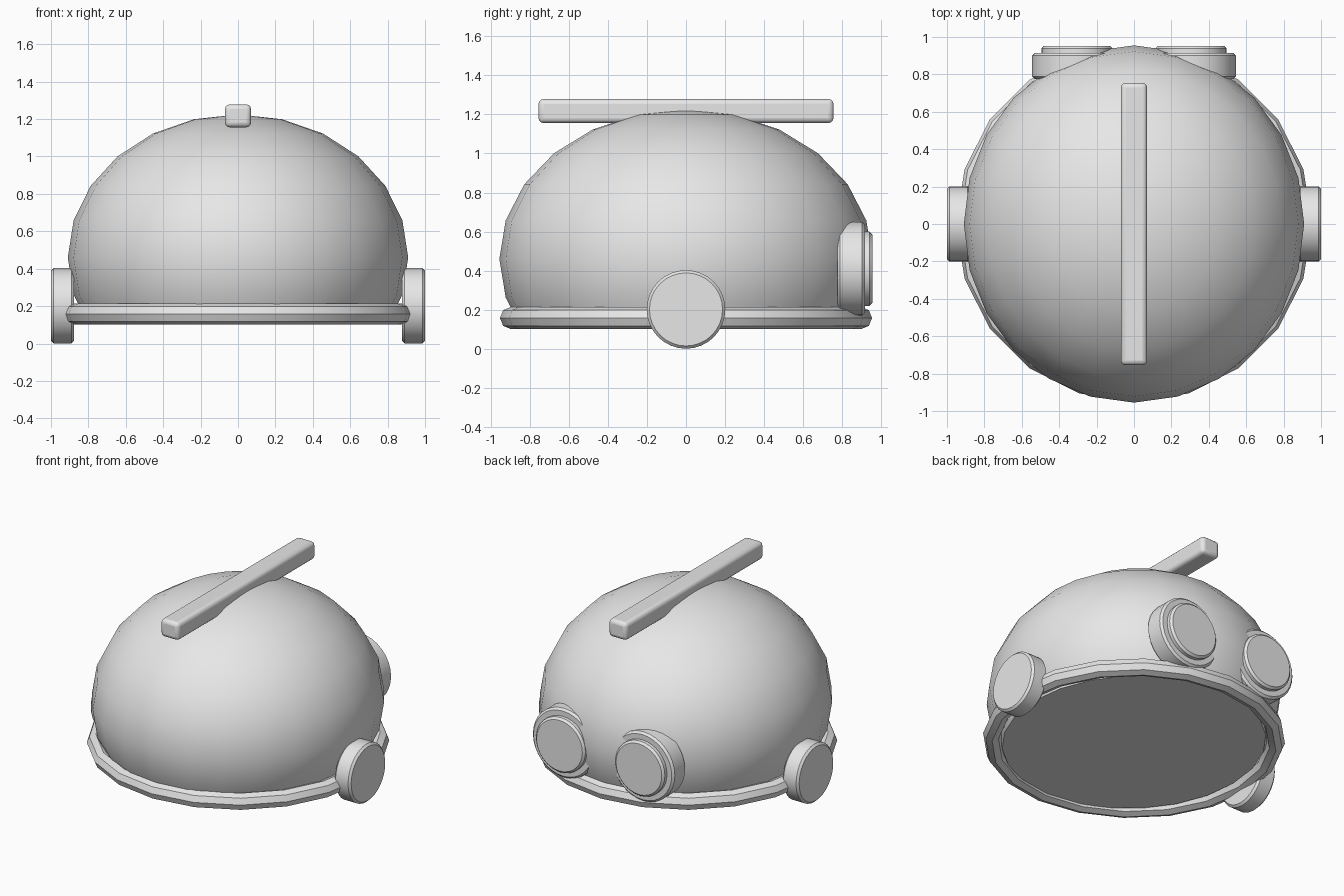
import bpy, bmesh, math
from mathutils import Matrix, Vector

if "Cube" in bpy.data.objects:
    bpy.data.objects.remove(bpy.data.objects["Cube"], do_unlink=True)

GREY = (0.8, 0.8, 0.8, 1)
mat = bpy.data.materials.new("light grey")
mat.use_nodes = True
mat.diffuse_color = GREY
mat.node_tree.nodes["Principled BSDF"].inputs["Base Color"].default_value = GREY


def finish(name, bm, bevel=0, segments=2):
    """Turn a bmesh into a smooth-shaded object with optional rounded edges."""
    bmesh.ops.recalc_face_normals(bm, faces=bm.faces)
    mesh = bpy.data.meshes.new(name)
    bm.to_mesh(mesh)
    bm.free()
    mesh.materials.append(mat)
    ob = bpy.data.objects.new(name, mesh)
    bpy.context.collection.objects.link(ob)
    if bevel:
        mod = ob.modifiers.new("Rounded edges", 'BEVEL')
        mod.width, mod.segments = bevel, segments
        mod.limit_method = 'ANGLE'
    bpy.ops.object.select_all(action='DESELECT')
    ob.select_set(True)
    bpy.context.view_layer.objects.active = ob
    bpy.ops.object.shade_smooth_by_angle(angle=math.radians(30))
    return ob


def disc(name, centre, axis, radius, depth, bevel):
    """Bevelled round pad whose flat faces look along the axis."""
    bm = bmesh.new()
    turn = Vector((0, 0, 1)).rotation_difference(Vector(axis)).to_matrix().to_4x4()
    bmesh.ops.create_cone(bm, cap_ends=True, segments=32, radius1=radius,
                          radius2=radius, depth=depth,
                          matrix=Matrix.Translation(centre) @ turn)
    return finish(name, bm, bevel, 1)


# Dome: squashed ball cut flat at the bottom and closed
bm = bmesh.new()
bmesh.ops.create_uvsphere(
    bm, u_segments=24, v_segments=12, radius=1,
    matrix=Matrix.Translation((0, 0, 0.46)) @ Matrix.Diagonal((0.91, 0.955, 0.765, 1)))
cut = bmesh.ops.bisect_plane(bm, geom=bm.verts[:] + bm.edges[:] + bm.faces[:],
                             plane_co=(0, 0, 0.13), plane_no=(0, 0, 1), clear_inner=True)
bmesh.ops.contextual_create(
    bm, geom=[e for e in cut["geom_cut"] if isinstance(e, bmesh.types.BMEdge)])
finish("dome", bm)

# Rim: ring with an octagonal section
bm = bmesh.new()
MAJOR, MINOR, TUBE = 20, 8, 0.057
rings = []
for i in range(MAJOR):
    a = math.tau * i / MAJOR
    ring = []
    for j in range(MINOR):
        b = math.tau * j / MINOR
        r = 0.895 + TUBE * math.cos(b)
        ring.append(bm.verts.new((r * math.cos(a), r * math.sin(a),
                                  0.158 + TUBE * math.sin(b))))
    rings.append(ring)
for i in range(MAJOR):
    here, there = rings[i], rings[(i + 1) % MAJOR]
    for j in range(MINOR):
        k = (j + 1) % MINOR
        bm.faces.new((here[j], there[j], there[k], here[k]))
finish("rim", bm)

# Crest bar along the top
bm = bmesh.new()
bmesh.ops.create_cube(bm, size=1, matrix=Matrix.Translation((0, 0, 1.217))
                      @ Matrix.Diagonal((0.14, 1.51, 0.122, 1)))
finish("crest_bar", bm, 0.025, 3)

# Side pads and the pair of stepped round pads at the back
for side, s in (("left", 1), ("right", -1)):
    disc(side + "_ear_pad", (s * 0.938, 0, 0.202), (1, 0, 0), 0.201, 0.124, 0.014)
    disc(side + "_back_pad", (s * 0.305, 0.845, 0.41), (0, 1, 0), 0.24, 0.14, 0.014)
    disc(side + "_back_cap", (s * 0.305, 0.92, 0.41), (0, 1, 0), 0.19, 0.066, 0.014)
